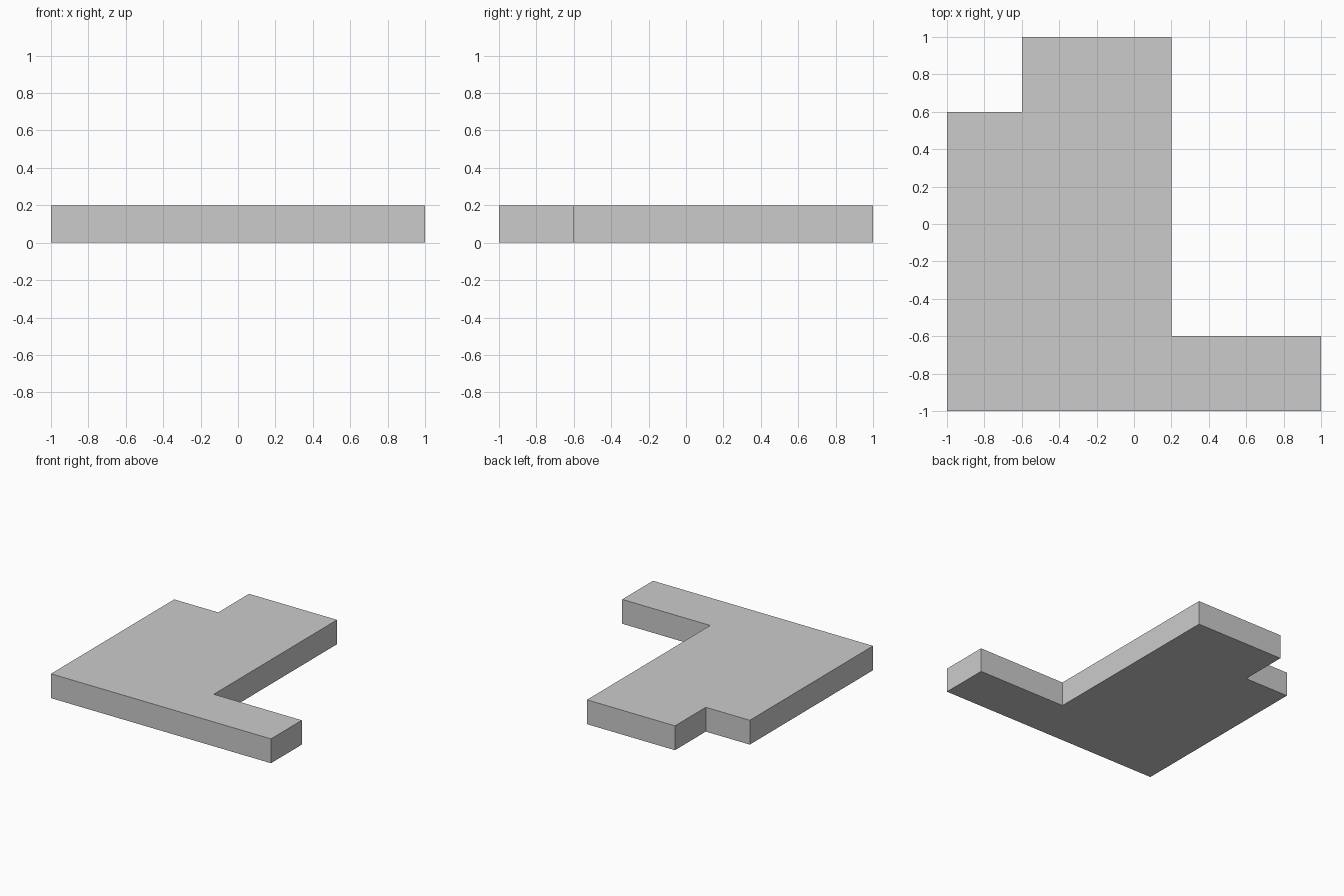
import bpy
import bmesh

if "Cube" in bpy.data.objects:
    bpy.data.objects.remove(bpy.data.objects["Cube"])

# Outline of the slab seen from above, counter-clockwise
OUTLINE = [(-1, -1), (1, -1), (1, -0.6), (0.2, -0.6),
           (0.2, 1), (-0.6, 1), (-0.6, 0.6), (-1, 0.6)]
HEIGHT = 0.2


def extruded_outline(name, outline, height):
    bm = bmesh.new()
    base = bm.faces.new([bm.verts.new((x, y, 0)) for x, y in outline])
    top = bmesh.ops.extrude_face_region(bm, geom=[base], use_keep_orig=True)
    verts = [v for v in top["geom"] if isinstance(v, bmesh.types.BMVert)]
    bmesh.ops.translate(bm, verts=verts, vec=(0, 0, height))
    bmesh.ops.recalc_face_normals(bm, faces=bm.faces)
    mesh = bpy.data.meshes.new(name)
    bm.to_mesh(mesh)
    bm.free()
    obj = bpy.data.objects.new(name, mesh)
    bpy.context.collection.objects.link(obj)
    return obj


# Stepped floor slab
extruded_outline("floor_slab", OUTLINE, HEIGHT)
